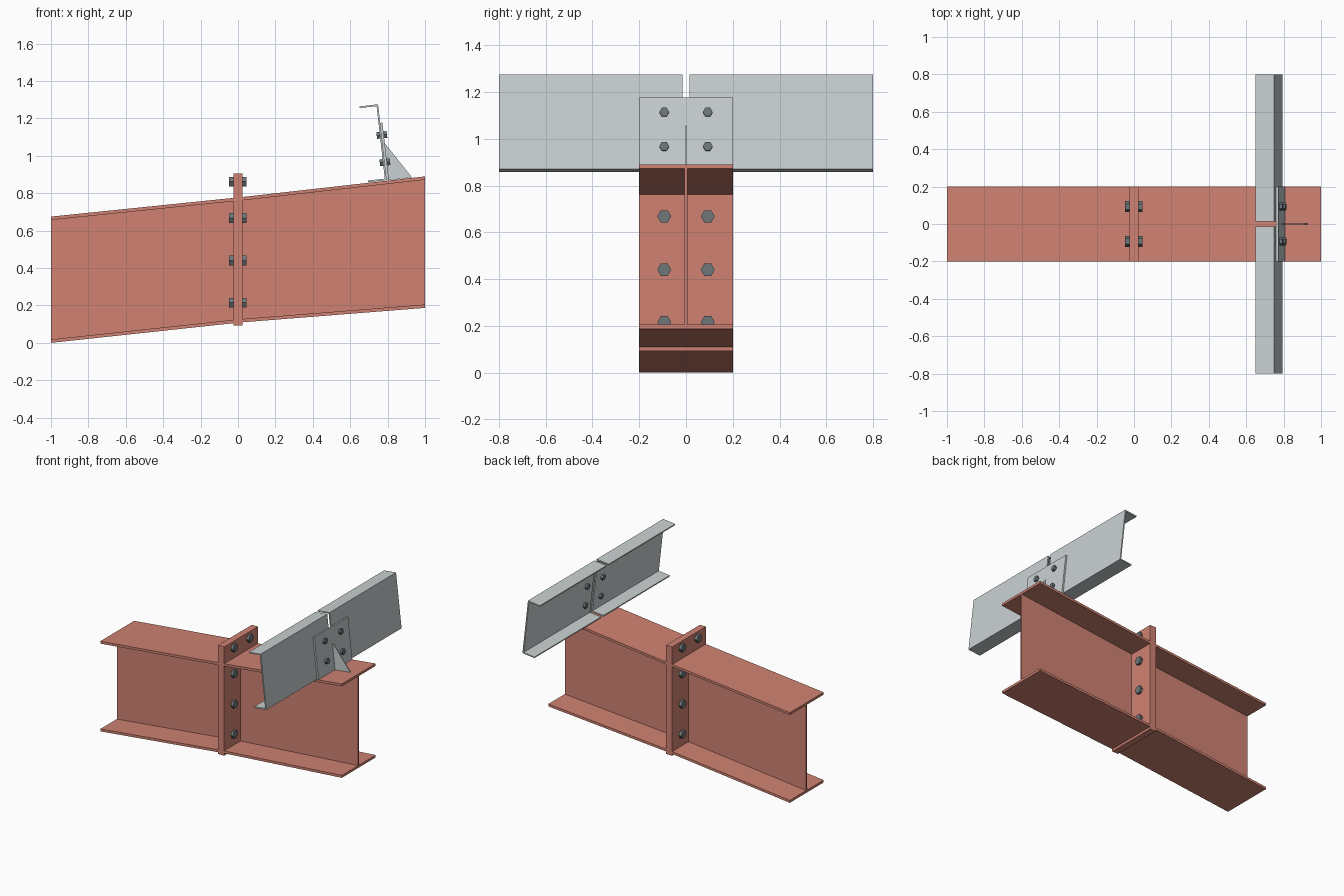
import bpy
import bmesh
import math
from mathutils import Matrix, Vector

cube = bpy.data.objects.get("Cube")
if cube:
    bpy.data.objects.remove(cube, do_unlink=True)


def material(name, rgb):
    mat = bpy.data.materials.new(name)
    mat.use_nodes = True
    mat.diffuse_color = (*rgb, 1)
    mat.node_tree.nodes["Principled BSDF"].inputs["Base Color"].default_value = (*rgb, 1)
    return mat


red = material("red primer", (0.63, 0.225, 0.17))
zinc = material("galvanised grey", (0.59, 0.635, 0.645))
steel = material("dark bolt steel", (0.16, 0.185, 0.195))


def finish(bm, name, mat):
    bmesh.ops.recalc_face_normals(bm, faces=bm.faces)
    mesh = bpy.data.meshes.new(name)
    bm.to_mesh(mesh)
    bm.free()
    mesh.materials.append(mat)
    obj = bpy.data.objects.new(name, mesh)
    bpy.context.collection.objects.link(obj)
    return obj


def prism(name, profile, y0, y1, mat, frame=Matrix()):
    """Extrude an x-z profile along y."""
    bm = bmesh.new()
    face = bm.faces.new([bm.verts.new((x, y0, z)) for x, z in profile])
    ext = bmesh.ops.extrude_face_region(bm, geom=[face])["geom"]
    bmesh.ops.translate(bm, vec=(0, y1 - y0, 0),
                        verts=[v for v in ext if isinstance(v, bmesh.types.BMVert)])
    bm.transform(frame)
    return finish(bm, name, mat)


def rect(x0, x1, z0, z1):
    return [(x0, z0), (x1, z0), (x1, z1), (x0, z1)]


def hexes(name, radius, spans, heights, y, frame=Matrix()):
    """Hexagonal heads and nuts, axis along x, on both sides of the joint."""
    bm = bmesh.new()
    for x0, x1 in spans:
        for z in heights:
            for side in (-1, 1):
                place = (Matrix.Translation(((x0 + x1) / 2, side * y, z))
                         @ Matrix.Rotation(math.pi / 2, 4, "Y"))
                bmesh.ops.create_cone(bm, cap_ends=True, segments=6, radius1=radius,
                                      radius2=radius, depth=x1 - x0, matrix=frame @ place)
    return finish(bm, name, steel)


def rafter(side, x0, x1, bottom, top):
    """Tapered I-beam: two sloping flanges and a thin web."""
    t = 0.018
    (b0, b1), (t0, t1) = bottom, top
    prism(side + "_rafter_bottom_flange",
          [(x0, b0), (x1, b1), (x1, b1 + t), (x0, b0 + t)], -0.2, 0.2, red)
    prism(side + "_rafter_top_flange",
          [(x0, t0 - t), (x1, t1 - t), (x1, t1), (x0, t0)], -0.2, 0.2, red)
    prism(side + "_rafter_web",
          [(x0, b0 + t), (x1, b1 + t), (x1, t1 - t), (x0, t0 - t)], -0.006, 0.006, red)


# Rafters and the bolted end plates between them
rafter("right", -1, -0.025, (0, 0.105), (0.675, 0.775))
rafter("left", 0.025, 1, (0.11, 0.187), (0.78, 0.89))
prism("right_end_plate", rect(-0.025, 0, 0.092, 0.906), -0.2, 0.2, red)
prism("left_end_plate", rect(0, 0.025, 0.092, 0.906), -0.2, 0.2, red)
hexes("end_plate_bolts", 0.03, [(-0.048, -0.025), (0.025, 0.045)],
      (0.862, 0.668, 0.44, 0.215), 0.093)

# Cleat standing square to the sloping top flange, with its gusset
slope = Matrix.Translation(Vector((0.795, 0, 0.868))) @ Matrix.Rotation(-math.atan(0.113), 4, "Y")
prism("cleat_plate", rect(0, 0.012, 0, 0.31), -0.2, 0.2, zinc, slope)
prism("cleat_gusset", [(0.012, 0), (0.137, 0), (0.012, 0.2)], -0.004, 0.004, zinc, slope)

# Pair of channel purlins meeting at the cleat
t, reach, low, high = 0.009, 0.1, 0.002, 0.41
channel = [(0, low), (0, high), (-reach, high), (-reach, high - t),
           (-t, high - t), (-t, low + t), (-reach, low + t), (-reach, low)]
prism("front_purlin", channel, -0.8, -0.014, zinc, slope)
prism("back_purlin", channel, 0.014, 0.8, zinc, slope)
hexes("purlin_bolts", 0.021, [(-0.026, -t), (0.012, 0.029)], (0.098, 0.245), 0.093, slope)
